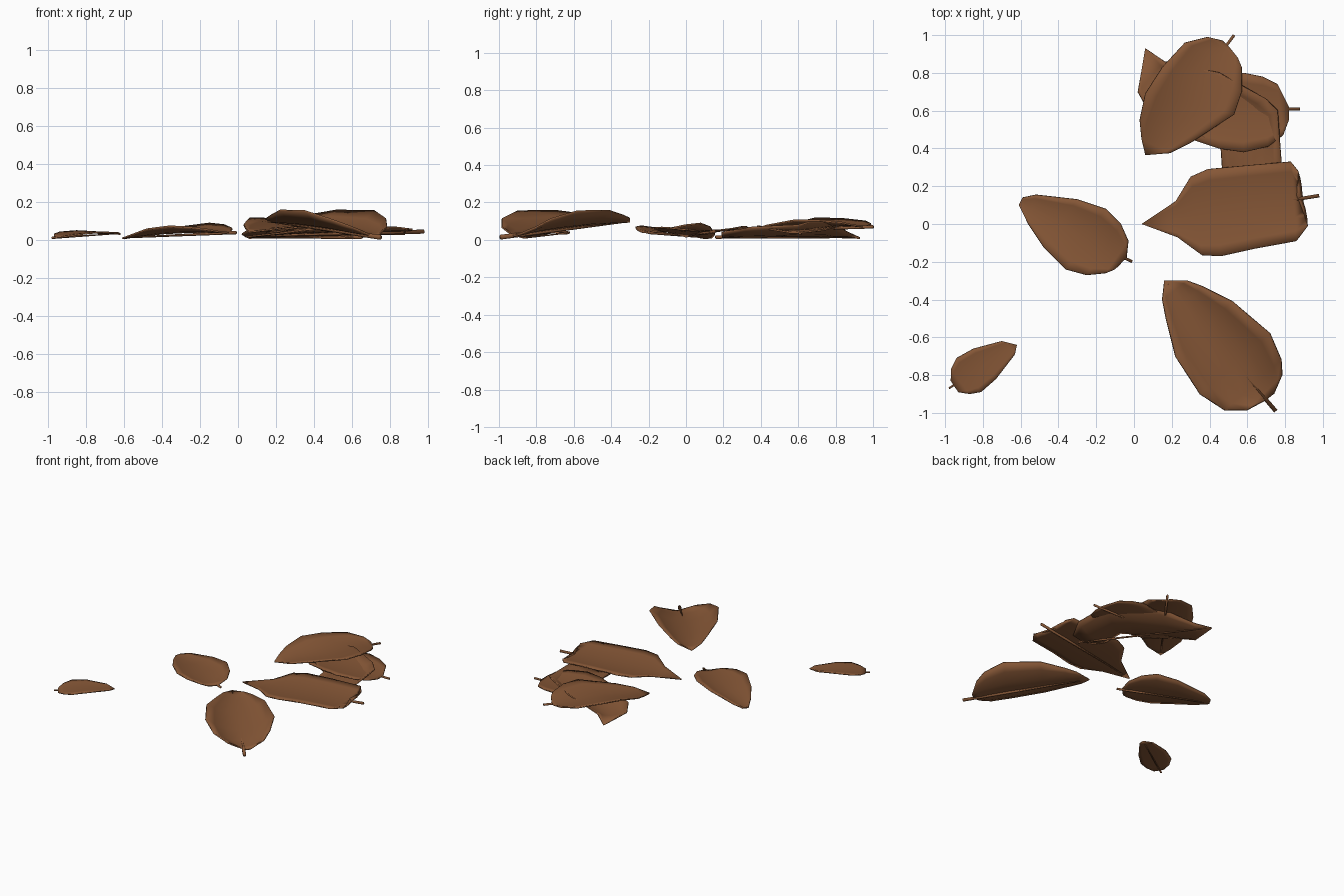
import bpy
import bmesh
from mathutils import Vector

cube = bpy.data.objects.get("Cube")
if cube:
    bpy.data.objects.remove(cube)

brown = bpy.data.materials.new("dry_leaf_brown")
brown.use_nodes = True
colour = (0.235, 0.094, 0.037, 1)
brown.diffuse_color = colour
shader = brown.node_tree.nodes["Principled BSDF"]
shader.inputs["Base Color"].default_value = colour
shader.inputs["Roughness"].default_value = 0.9

SECTIONS = (-1, -0.75, -0.4, 0, 0.4, 0.75, 1)


def finish(bm, name):
    """Turn a bmesh into a smooth brown object."""
    bmesh.ops.remove_doubles(bm, verts=bm.verts, dist=0.0005)
    bmesh.ops.recalc_face_normals(bm, faces=bm.faces)
    mesh = bpy.data.meshes.new(name)
    bm.to_mesh(mesh)
    bm.free()
    for poly in mesh.polygons:
        poly.use_smooth = True
    mesh.materials.append(brown)
    obj = bpy.data.objects.new(name, mesh)
    bpy.context.collection.objects.link(obj)
    return obj


def stalk(name, start, end, radius):
    """Straight tapering stalk that runs along the midrib."""
    direction = end - start
    bm = bmesh.new()
    bmesh.ops.create_cone(bm, cap_ends=True, segments=6, radius1=radius,
                          radius2=radius * 0.4, depth=direction.length)
    bmesh.ops.rotate(bm, verts=bm.verts,
                     matrix=direction.to_track_quat('Z', 'Y').to_matrix())
    bmesh.ops.translate(bm, verts=bm.verts, vec=(start + end) / 2)
    finish(bm, name)


def leaf(name, stem, tip, side_a, side_b, lift, bow, radius=0.009):
    """Cupped blade between two rims, listed from the stem to the tip."""
    stem, tip = Vector(stem), Vector(tip)
    axis = tip - stem
    rims = [(Vector(a), Vector(b)) for a, b in zip(side_a, side_b)]
    rims.append((tip.xy, tip.xy))
    widest = max((a - b).length for a, b in rims)
    bm = bmesh.new()
    rows = []
    for a, b in rims:
        middle = (a + b) / 2
        t = (middle - stem.xy).dot(axis.xy) / axis.xy.length_squared
        t = min(max(t, 0), 1)
        rise = ((a - b).length / widest) ** 1.4
        ridge = stem.z + axis.z * t + bow * 4 * t * (1 - t) - 0.003
        row = []
        for s in SECTIONS:
            p = middle + (a - b) / 2 * s
            side_lift = lift[0] if s > 0 else lift[1]
            z = ridge + side_lift * rise * s * s
            row.append(bm.verts.new((p.x, p.y, max(z, 0.005))))
        rows.append(row)
    for lower, upper in zip(rows, rows[1:]):
        for i in range(len(SECTIONS) - 1):
            bm.faces.new((lower[i], lower[i + 1], upper[i + 1], upper[i]))
    blade = finish(bm, name + "_blade")
    # make the normals point up so that the thickness is even
    if sum(p.normal.z for p in blade.data.polygons) < 0:
        blade.data.flip_normals()
    skin = blade.modifiers.new("thickness", 'SOLIDIFY')
    skin.thickness = 0.009
    skin.offset = 0
    stalk(name + "_stalk", stem, stem + axis * 0.97, radius)


# Small leaf lying apart from the others
leaf("small_leaf", (-.98, -.87, .012), (-.62, -.64, .035),
     [(-.97, -.83), (-.97, -.77), (-.94, -.71), (-.85, -.66), (-.70, -.62)],
     [(-.93, -.89), (-.87, -.90), (-.81, -.89), (-.73, -.82), (-.63, -.69)],
     (.01, .003), .018, .006)

# Leaf on the right of the middle
leaf("right_leaf", (-.01, -.2, .04), (-.61, .10, .012),
     [(-.04, -.18), (-.03, -.09), (-.07, 0), (-.15, .08), (-.30, .13),
      (-.52, .155), (-.59, .14)],
     [(-.1, -.24), (-.15, -.26), (-.25, -.27), (-.36, -.24), (-.48, -.12),
      (-.56, 0), (-.6, .08)],
     (.045, .03), .018)

# Deeply cupped leaf at the front
leaf("front_leaf", (.75, -.99, .015), (.16, -.30, .1),
     [(.74, -.9), (.785, -.8), (.78, -.72), (.72, -.58), (.52, -.41),
      (.36, -.33), (.28, -.3)],
     [(.70, -.93), (.6, -.985), (.48, -.985), (.35, -.9), (.22, -.7),
      (.17, -.5), (.15, -.4)],
     (.1, .1), .012, .013)

# Pointed leaf in the middle
leaf("middle_leaf", (.98, .15, .045), (.04, 0, .02),
     [(.86, .15), (.87, .28), (.83, .33), (.6, .31), (.39, .29),
      (.30, .25), (.22, .12)],
     [(.89, .08), (.92, -.01), (.86, -.09), (.64, -.13), (.46, -.17),
      (.36, -.165), (.23, -.07)],
     (.025, .02), .016, .011)

# Lowest leaf of the pile, its curled sides rising past the others
leaf("lower_leaf", (.65, .16, .015), (.06, .93, .013),
     [(.72, .19), (.78, .32), (.76, .6), (.70, .66), (.45, .8), (.16, .86)],
     [(.53, .2), (.47, .25), (.46, .4), (.3, .5), (.07, .61), (.02, .7)],
     (.075, .045), .01)

# Round leaf in the pile
leaf("round_leaf", (.88, .61, .035), (.15, .6, .04),
     [(.82, .62), (.76, .74), (.68, .78), (.58, .80), (.4, .77), (.28, .7)],
     [(.82, .55), (.79, .47), (.71, .41), (.58, .38), (.45, .40), (.30, .45)],
     (.02, .02), .02)

# Top leaf of the pile
leaf("top_leaf", (.53, 1, .07), (.06, .365, .045),
     [(.47, .97), (.39, .99), (.27, .96), (.15, .83), (.06, .69),
      (.03, .55), (.04, .45)],
     [(.51, .93), (.55, .88), (.57, .83), (.57, .70), (.53, .58),
      (.3, .43), (.19, .375)],
     (.04, .03), .022)
